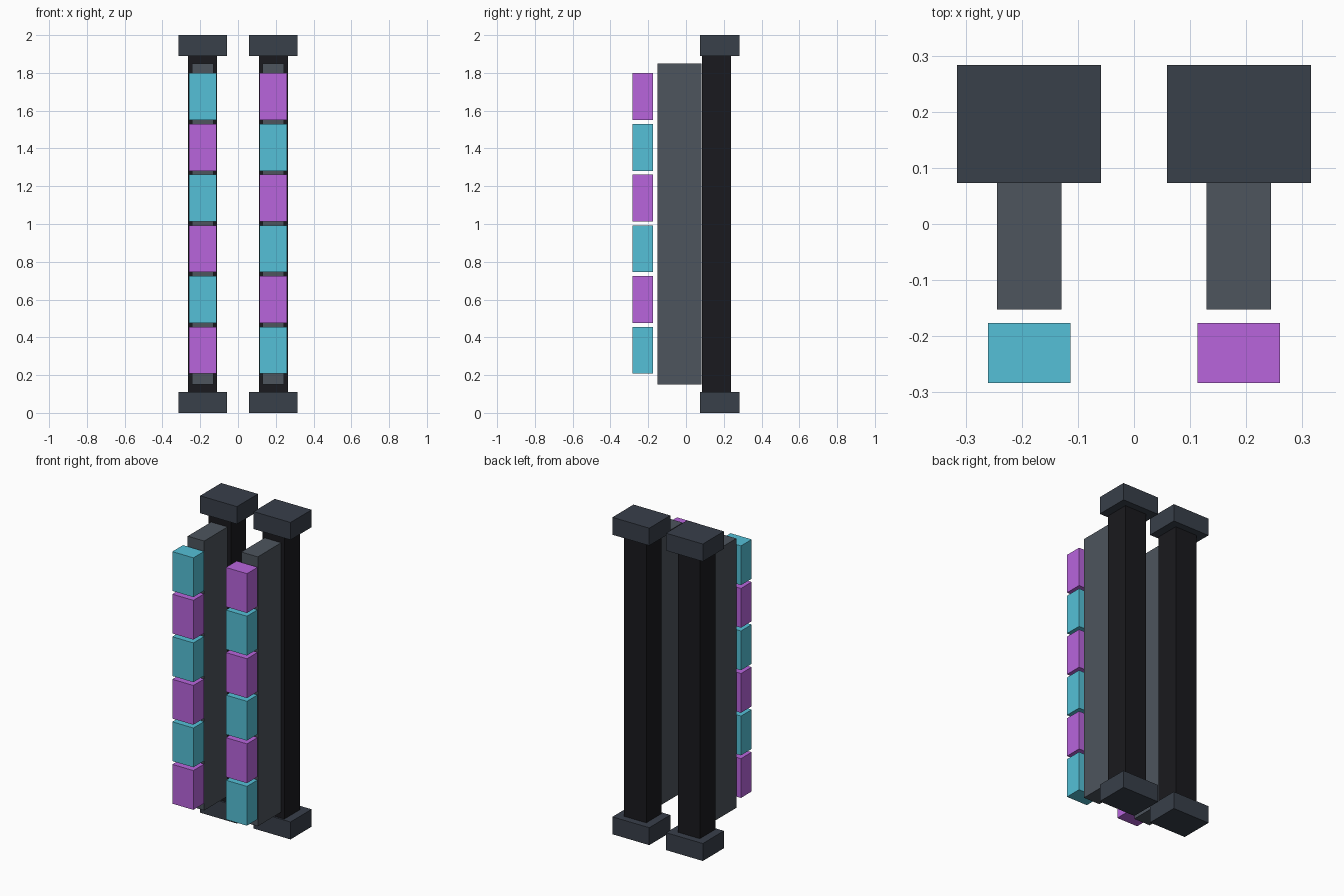
import bpy

if "Cube" in bpy.data.objects:
    bpy.data.objects.remove(bpy.data.objects["Cube"])


def material(name, rgb):
    m = bpy.data.materials.new(name)
    m.diffuse_color = (*rgb, 1)
    m.use_nodes = True
    m.node_tree.nodes["Principled BSDF"].inputs["Base Color"].default_value = m.diffuse_color
    return m


CYAN = material("cyan", (0.09, 0.53, 0.68))
VIOLET = material("violet", (0.48, 0.13, 0.72))
BLACK = material("black", (0.01, 0.01, 0.013))
SLATE = material("slate", (0.04, 0.05, 0.068))
STEEL = material("steel", (0.075, 0.09, 0.11))


def box(name, x, width, y0, y1, z0, z1, mat):
    bpy.ops.mesh.primitive_cube_add(size=1, location=(x, (y0 + y1) / 2, (z0 + z1) / 2))
    o = bpy.context.object
    o.name = name
    o.scale = (width, y1 - y0, z1 - z0)
    bpy.ops.object.transform_apply(location=False, rotation=False, scale=True)
    o.data.materials.append(mat)


BLOCKS, PITCH, HEIGHT = 6, 0.2685, 0.248

for side, sign in (("left", -1), ("right", 1)):
    x = sign * 0.187
    # Square post with a wide cap at each end
    box(side + "_post", x, 0.154, 0.085, 0.239, 0.11, 1.89, BLACK)
    box(side + "_bottom_cap", x, 0.257, 0.073, 0.283, 0, 0.11, SLATE)
    box(side + "_top_cap", x, 0.257, 0.073, 0.283, 1.89, 2, SLATE)
    # Flat bar in front of the post
    box(side + "_bar", x, 0.115, -0.152, 0.081, 0.15, 1.85, STEEL)
    # Column of floating blocks in alternating colours
    for i in range(BLOCKS):
        z = 1.0 + (i - (BLOCKS - 1) / 2) * PITCH
        mat = CYAN if (i % 2 == 0) == (sign > 0) else VIOLET
        box(f"{side}_block_{i + 1}", x, 0.147, -0.283, -0.176,
            z - HEIGHT / 2 + 0.003, z + HEIGHT / 2 + 0.003, mat)
